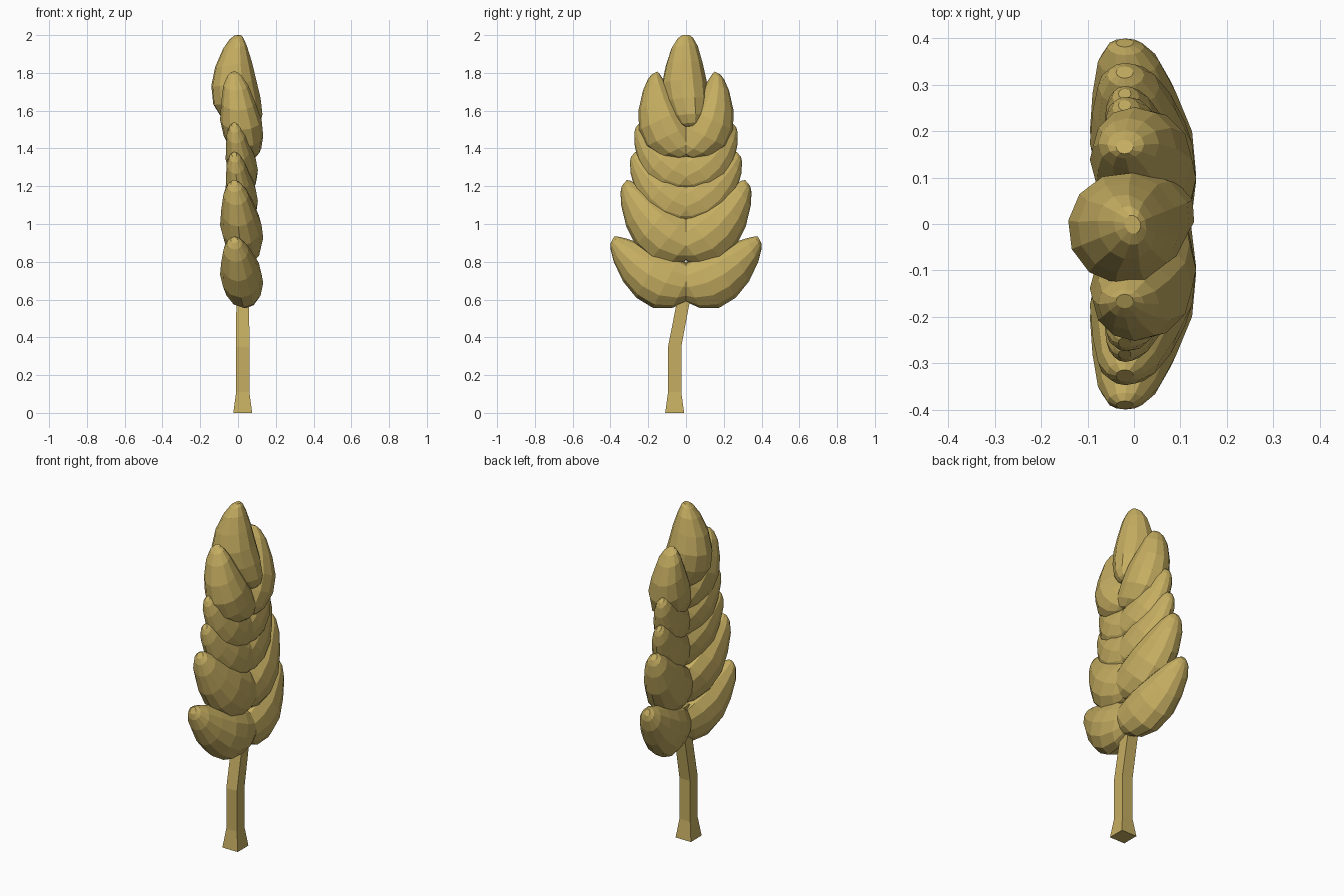
import bpy, bmesh
from math import sin, cos, pi, radians
from mathutils import Vector

cube = bpy.data.objects.get("Cube")
if cube:
    bpy.data.objects.remove(cube)

straw = bpy.data.materials.new("straw gold")
straw.use_nodes = True
COLOUR = (0.56, 0.42, 0.12, 1)
straw.diffuse_color = COLOUR
straw.node_tree.nodes["Principled BSDF"].inputs["Base Color"].default_value = COLOUR


def loft(name, rings):
    """Skin a list of equal-length rings and cap both ends."""
    bm = bmesh.new()
    loops = [[bm.verts.new(p) for p in ring] for ring in rings]
    n = len(loops[0])
    for low, high in zip(loops, loops[1:]):
        for i in range(n):
            j = (i + 1) % n
            bm.faces.new((low[i], low[j], high[j], high[i]))
    bm.faces.new(loops[0])
    bm.faces.new(loops[-1])
    bmesh.ops.recalc_face_normals(bm, faces=bm.faces)
    mesh = bpy.data.meshes.new(name)
    bm.to_mesh(mesh)
    bm.free()
    mesh.materials.append(straw)
    obj = bpy.data.objects.new(name, mesh)
    bpy.context.collection.objects.link(obj)
    return obj


# Kernel fullness along its length: (position, outer depth, inner depth, width)
PROFILE = [(0, .3, .5, .3), (.03, .55, .8, .5), (.12, .8, 1.1, .74),
           (.3, 1, 1.1, .95), (.5, .97, .9, 1), (.7, .78, .75, .82),
           (.88, .48, .5, .6), (.97, .26, .3, .36), (1, .13, .15, .17)]
SIDES = 12


def grain(name, base, tip, outer, inner, half_width, heading, lean):
    """Kernel from base to tip (reach, height), bowed toward its outer side."""
    reach = Vector((cos(heading), sin(heading), 0))
    side = Vector((sin(heading), -cos(heading), 0))
    up = Vector((0, 0, 1))
    start = reach * base[0] + up * base[1] + side * lean[0]
    end = reach * tip[0] + up * tip[1] + side * lean[1]
    rise, run = tip[1] - base[1], tip[0] - base[0]
    out = (reach * rise - up * run).normalized()
    rings = []
    for t, out_depth, in_depth, width in PROFILE:
        front, back = outer * out_depth, inner * in_depth
        centre = start.lerp(end, t) + out * (front - back) / 2
        ring = []
        for k in range(SIDES):
            a = 2 * pi * k / SIDES
            ring.append(centre + out * (front + back) / 2 * sin(a)
                        + side * half_width * width * cos(a))
        rings.append(ring)
    return loft(name, rings)


# Mirrored grain pairs, bottom to top: base, tip, outer, inner, half width
PAIRS = [
    ((-.065, .69), (.385, .925), .23, .06, .11),
    ((-.08, .885), (.32, 1.225), .23, .065, .11),
    ((-.08, 1.09), (.275, 1.375), .20, .06, .08),
    ((-.07, 1.25), (.25, 1.53), .195, .06, .08),
    ((-.05, 1.38), (.155, 1.805), .225, .03, .11),
]
for i, (base, tip, outer, inner, width) in enumerate(PAIRS, 1):
    pair = grain(f"grain_pair_{i}", base, tip, outer, inner, width,
                 pi / 2, (.05, -.02))
    mirror = pair.modifiers.new("Mirror", 'MIRROR')
    mirror.use_axis = (False, True, False)
    mirror.use_mirror_merge = False

# Single grain crowning the ear
grain("crown_grain", (-.08, 1.515), (-.005, 2.0), .195, .06, .12,
      radians(202), (0, 0))

# Square bent stem with a flared foot: (y, z, half size)
STEM = [(-.06, 0, .05), (-.06, .11, .035), (-.06, .35, .035),
        (-.012, .6, .034), (0, .8, .03)]
CORNERS = [(-1, -1), (1, -1), (1, 1), (-1, 1)]
loft("stem", [[(.025 + h * cx, y + h * cy, z) for cx, cy in CORNERS]
              for y, z, h in STEM])
